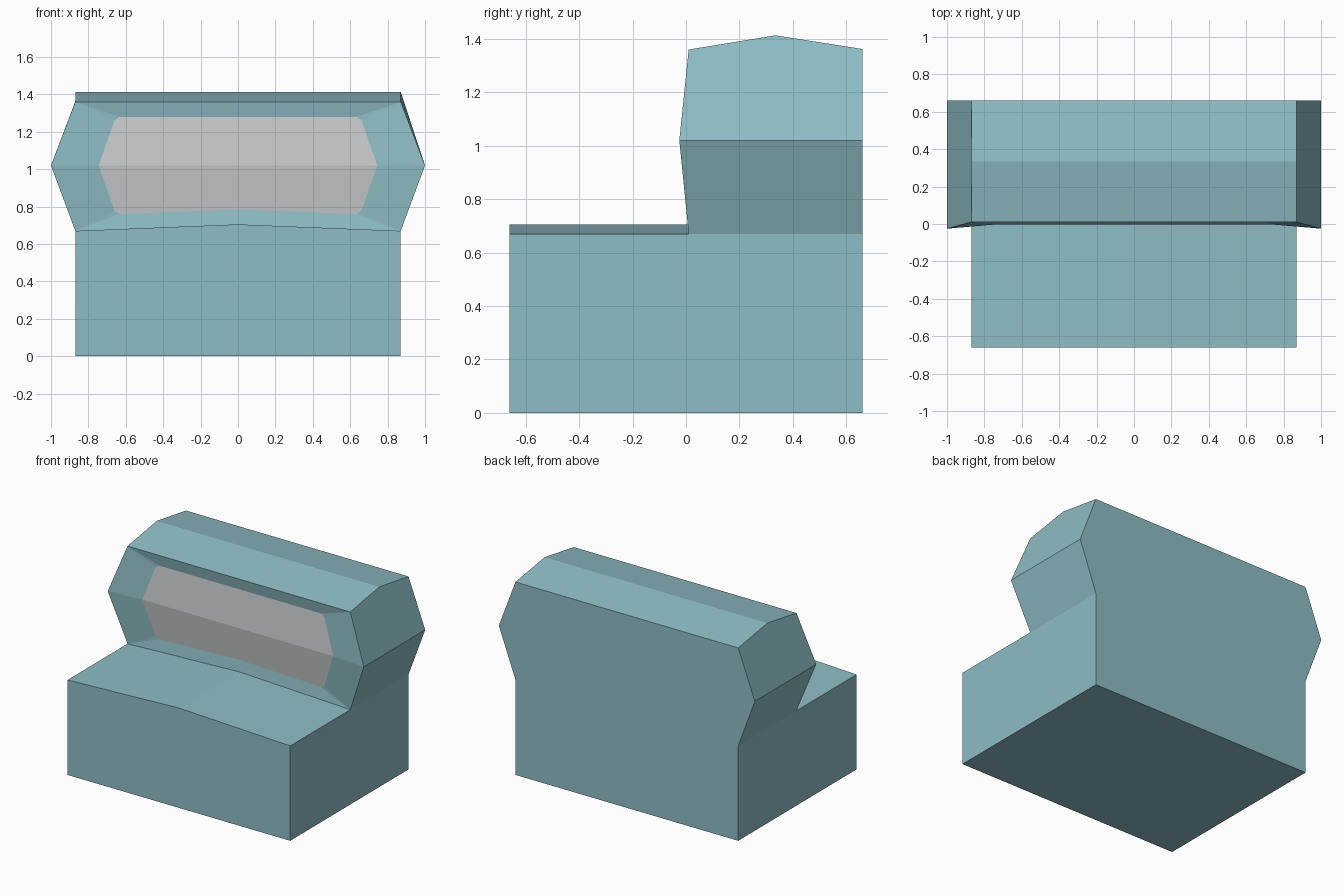
import bpy, bmesh

if "Cube" in bpy.data.objects:
    bpy.data.objects.remove(bpy.data.objects["Cube"])

def material(name, rgb):
    m = bpy.data.materials.new(name)
    m.diffuse_color = (*rgb, 1)
    m.use_nodes = True
    m.node_tree.nodes["Principled BSDF"].inputs["Base Color"].default_value = m.diffuse_color
    return m

teal = material("teal casing", (0.27, 0.51, 0.56))
grey = material("pale grey screen", (0.58, 0.59, 0.60))

F, J, B = -0.66, 0.01, 0.66      # front, joint and back planes
W, MID = 0.87, 1.02              # half width, height of the widest line

bm = bmesh.new()
cache = {}

def v(p):
    if p not in cache:
        cache[p] = bm.verts.new(p)
    return cache[p]

def face(*pts, mat=0):
    bm.faces.new([v(p) for p in pts]).material_index = mat

def glass(x, z):
    """Point on the gently folded screen surface."""
    return (x, -0.003 + 0.104 * abs(z - MID), z)

# Key points of the right half
top_c, top_o, mid_o, low_o, low_c = (0, J, 1.36), (W, J, 1.36), (1, -0.025, MID), (W, J, 0.67), (0, J, 0.705)
ridge_c, ridge_o = (0, 0.335, 1.413), (W, 0.335, 1.413)
bk_c, bk_o, bk_mid, bk_low = (0, B, 1.362), (W, B, 1.362), (1, B, MID), (W, B, 0.67)
bk_floor, bk_floor_c = (W, B, 0), (0, B, 0)
j_floor, j_floor_c = (W, J, 0), (0, J, 0)
seat_o, seat_c, fr_floor, fr_floor_c = (W, F, 0.67), (0, F, 0.705), (W, F, 0), (0, F, 0)

# Low front block with a ridged top
face(fr_floor_c, fr_floor, seat_o, seat_c)
face(seat_c, seat_o, low_o, low_c)
face(fr_floor, j_floor, low_o, seat_o)
face(fr_floor_c, j_floor_c, j_floor, fr_floor)

# Tall rear housing
face(j_floor, bk_floor, bk_low, low_o)
face(low_o, bk_low, bk_mid, mid_o)
face(mid_o, bk_mid, bk_o, ridge_o, top_o)
face(top_c, top_o, ridge_o, ridge_c)
face(ridge_c, ridge_o, bk_o, bk_c)
face(bk_c, bk_o, bk_mid, bk_low, bk_floor, bk_floor_c)
face(j_floor_c, bk_floor_c, bk_floor, j_floor)

# Recessed bezel around the screen
s_tc, s_t1, s_t2 = glass(0, 1.28), glass(0.635, 1.28), glass(0.66, 1.262)
s_mid, s_mc = glass(0.745, MID), glass(0, MID)
s_b2, s_b1, s_bc = glass(0.66, 0.777), glass(0.635, 0.76), glass(0, 0.785)
face(top_c, s_tc, s_t1, top_o)
face(top_o, s_t1, s_t2)
face(top_o, s_t2, s_mid, mid_o)
face(mid_o, s_mid, s_b2, low_o)
face(low_o, s_b2, s_b1)
face(low_o, s_b1, s_bc, low_c)

# Screen, folded at mid height
face(s_tc, s_mc, s_mid, s_t2, s_t1, mat=1)
face(s_mc, s_bc, s_b1, s_b2, s_mid, mat=1)

# Mirror to the left half and weld on the centre line
left = bmesh.ops.duplicate(bm, geom=bm.verts[:] + bm.edges[:] + bm.faces[:])["geom"]
for g in left:
    if isinstance(g, bmesh.types.BMVert):
        g.co.x = -g.co.x
bmesh.ops.remove_doubles(bm, verts=bm.verts[:], dist=0.0005)
bmesh.ops.recalc_face_normals(bm, faces=bm.faces[:])

mesh = bpy.data.meshes.new("casing_with_screen")
bm.to_mesh(mesh)
bm.free()
mesh.materials.append(teal)
mesh.materials.append(grey)
bpy.context.collection.objects.link(bpy.data.objects.new("casing_with_screen", mesh))
